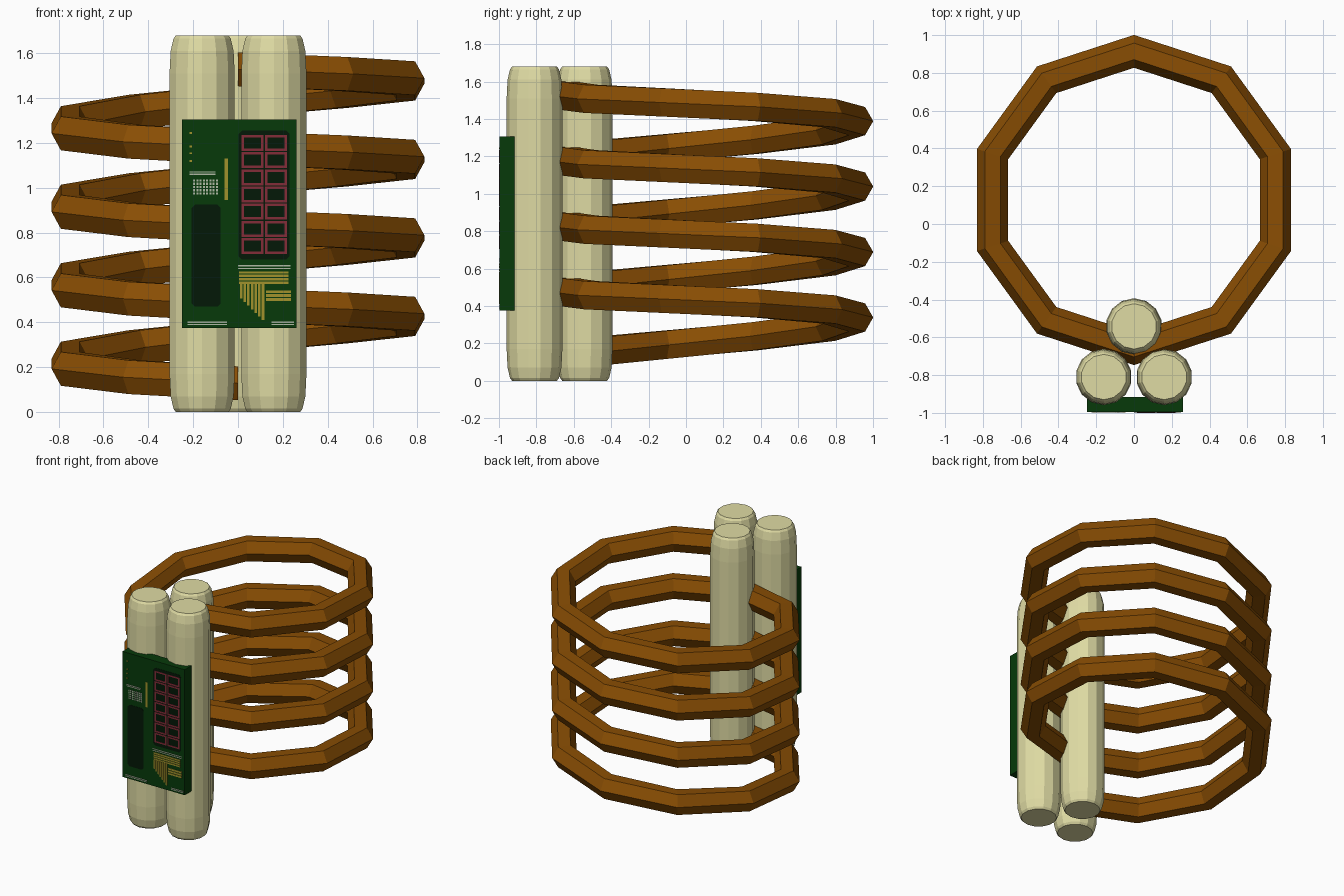
import bpy, bmesh, math

if "Cube" in bpy.data.objects:
    bpy.data.objects.remove(bpy.data.objects["Cube"])

def mat(name, r, g, b):
    m = bpy.data.materials.new(name)
    m.diffuse_color = (r, g, b, 1)
    m.use_nodes = True
    m.node_tree.nodes["Principled BSDF"].inputs["Base Color"].default_value = m.diffuse_color
    return m

COPPER = mat("copper brown", 0.25, 0.075, 0.001)
CREAM = mat("cream", 0.74, 0.71, 0.37)
GREEN = mat("board green", 0.002, 0.042, 0.003)
DARK = mat("dark green black", 0.001, 0.009, 0.002)
RED = mat("crimson", 0.23, 0.025, 0.04)
GOLD = mat("gold", 0.36, 0.29, 0.025)
PALE = mat("pale print", 0.45, 0.50, 0.38)

def finish(name, bm, material):
    bmesh.ops.recalc_face_normals(bm, faces=bm.faces)
    me = bpy.data.meshes.new(name)
    bm.to_mesh(me)
    bm.free()
    me.materials.append(material)
    ob = bpy.data.objects.new(name, me)
    bpy.context.collection.objects.link(ob)
    return ob

def skin(name, rings, material):
    """Join closed rings of points into a capped tube."""
    bm = bmesh.new()
    vs = [[bm.verts.new(p) for p in ring] for ring in rings]
    n = len(rings[0])
    for a, b in zip(vs, vs[1:]):
        for i in range(n):
            j = (i + 1) % n
            bm.faces.new((a[i], a[j], b[j], b[i]))
    bm.faces.new(vs[0])
    bm.faces.new(vs[-1])
    return finish(name, bm, material)

def add_box(bm, x0, x1, y0, y1, z0, z1):
    vs = bmesh.ops.create_cube(bm, size=1)["verts"]
    for v in vs:
        v.co = ((x0 + x1) / 2 + v.co.x * (x1 - x0),
                (y0 + y1) / 2 + v.co.y * (y1 - y0),
                (z0 + z1) / 2 + v.co.z * (z1 - z0))

def plates(name, rects, front, back, material):
    """Thin rectangles (x0, x1, z0, z1) on the board front."""
    bm = bmesh.new()
    for x0, x1, z0, z1 in rects:
        add_box(bm, x0, x1, front, back, z0, z1)
    return finish(name, bm, material)

# Coil: hexagonal wire, ten segments per turn, four turns, slightly tilted
rings = []
for k in range(41):
    a = math.radians(-90 + 36 * k)
    z = 1.546 - 0.035 * k + 0.026 * math.cos(math.radians(36 * (k - 3.7)))
    ring = []
    for i in range(6):
        t = math.radians(60 * i)
        r = 0.787 + 0.087 * math.cos(t)
        ring.append((r * math.cos(a), 0.127 + r * math.sin(a), z + 0.087 * math.sin(t)))
    rings.append(ring)
skin("coil", rings, COPPER)

# Three rods with rounded ends
half = [(0.120, 0.0), (0.131, 0.015), (0.144, 0.07), (0.149, 0.17)]
profile = half + [(r, 1.68 - z) for r, z in reversed(half)]
for name, cx, cy in (("back_rod", 0, -0.542), ("left_rod", -0.16, -0.81), ("right_rod", 0.16, -0.81)):
    skin(name, [[(cx + r * math.sin(math.tau * i / 14), cy + r * math.cos(math.tau * i / 14), z)
                 for i in range(14)] for r, z in profile], CREAM)

# Circuit board
bm = bmesh.new()
add_box(bm, -0.25, 0.26, -0.996, -0.915, 0.375, 1.305)
finish("circuit_board", bm, GREEN)

# Dark chips with clipped corners
def chip(name, x0, x1, z0, z1, c=0.015):
    outline = [(x0 + c, z0), (x1 - c, z0), (x1, z0 + c), (x1, z1 - c),
               (x1 - c, z1), (x0 + c, z1), (x0, z1 - c), (x0, z0 + c)]
    skin(name, [[(x, y, z) for x, z in outline] for y in (-0.998, -0.99)], DARK)

chip("large_chip", 0.003, 0.23, 0.68, 1.255)
chip("tall_chip", -0.207, -0.077, 0.47, 0.925)

# Crimson cell frames, two columns of seven
frames = []
w = 0.011
for x0, x1 in ((0.016, 0.114), (0.120, 0.219)):
    for i in range(7):
        z0 = 0.705 + i * 0.0765
        z1 = z0 + 0.071
        frames += [(x0, x1, z0, z0 + w), (x0, x1, z1 - w, z1),
                   (x0, x0 + w, z0 + w, z1 - w), (x1 - w, x1, z0 + w, z1 - w)]
plates("cell_frames", frames, -1.0, -0.994, RED)

# Gold bar, small ticks, and bands of parallel tracks
def tracks(x0, x1, z0, z1, count, upright=False, stagger=0.0):
    """Parallel strips filling a rectangle, each cut shorter by the stagger."""
    out = []
    for i in range(count):
        if upright:
            p = (x1 - x0) / count
            out.append((x0 + i * p, x0 + (i + 0.72) * p, z0 + stagger * (count - 1 - i), z1))
        else:
            p = (z1 - z0) / count
            out.append((x0, x1 - stagger * i, z0 + i * p, z0 + (i + 0.72) * p))
    return out

gold = [(-0.06, -0.044, 0.945, 1.13)]
gold += [(-0.217, -0.205, z, z + 0.008) for z in (1.24, 1.18, 1.15, 1.115)]
gold += tracks(0.005, 0.225, 0.572, 0.632, 4)
gold += tracks(0.008, 0.122, 0.41, 0.57, 7, True, 0.016)
gold += tracks(0.125, 0.237, 0.495, 0.548, 3)
plates("gold_traces", gold, -0.999, -0.994, GOLD)

# Pale printed lines and dots
pale = [(-0.217, -0.10, z, z + 0.005) for z in (1.058, 1.068)]
pale += [(0.0, 0.235, z, z + 0.005) for z in (0.638, 0.650)]
pale += [(x0, x1, z, z + 0.005) for x0, x1 in ((-0.225, -0.05), (0.15, 0.25)) for z in (0.388, 0.398)]
pale += [(-0.2 + 0.0145 * i, -0.191 + 0.0145 * i, 0.97 + 0.0145 * j, 0.979 + 0.0145 * j)
         for i in range(8) for j in range(5)]
plates("printed_marks", pale, -0.999, -0.994, PALE)
